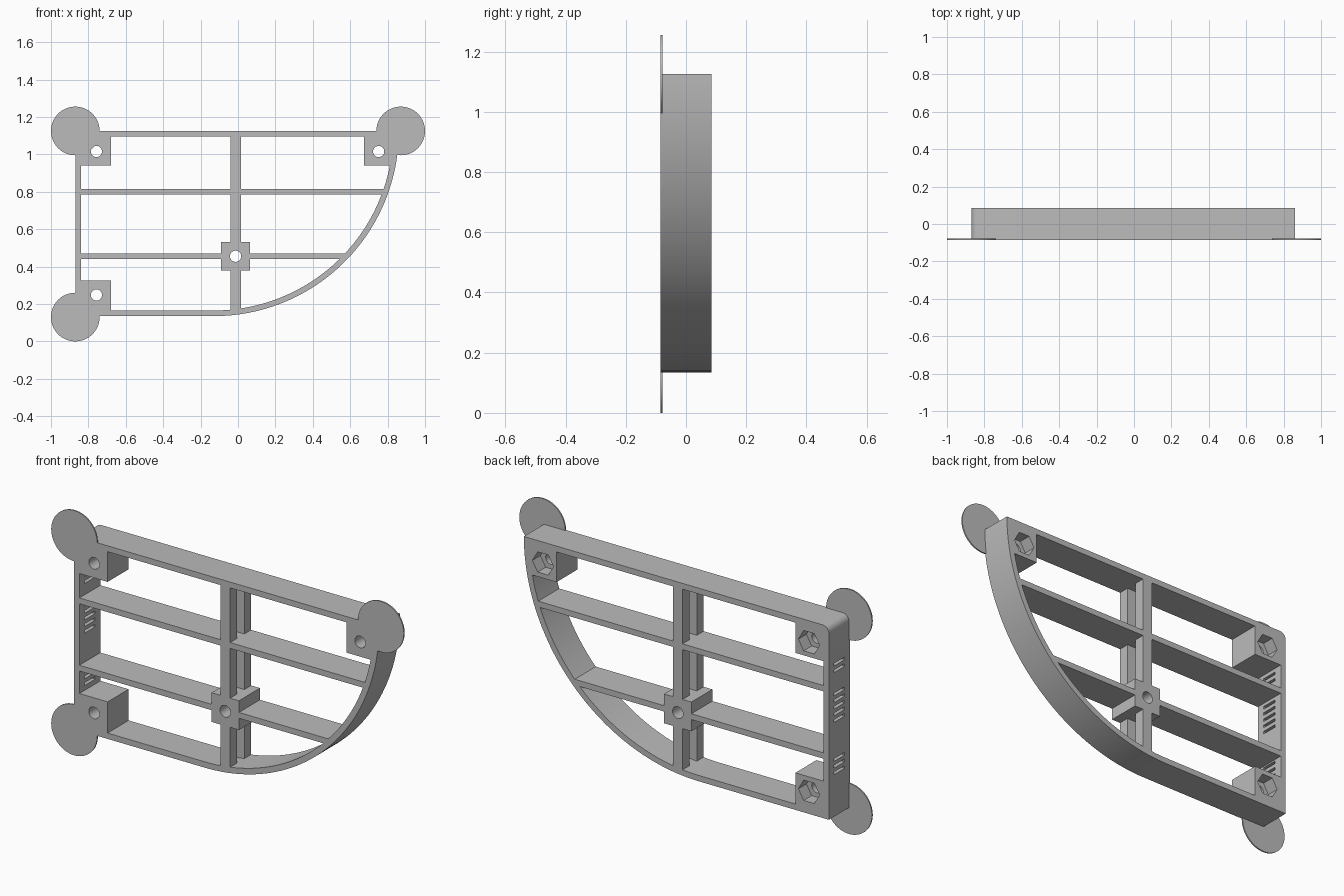
import bpy, bmesh
from math import sin, cos, pi, sqrt, asin

cube = bpy.data.objects.get("Cube")
if cube:
    bpy.data.objects.remove(cube, do_unlink=True)

grey = bpy.data.materials.new("plain grey")
grey.use_nodes = True
grey.diffuse_color = (0.5, 0.5, 0.5, 1)
grey.node_tree.nodes["Principled BSDF"].inputs["Base Color"].default_value = (0.5, 0.5, 0.5, 1)

FRONT, BACK = -0.085, 0.085
LEFT, TOP, BOTTOM, WALL = -0.87, 1.125, 0.135, 0.03
ARC_X, ARC_R = -0.13, 0.99
MID_R = ARC_R - WALL / 2


def finish(name, bm):
    bmesh.ops.recalc_face_normals(bm, faces=bm.faces)
    mesh = bpy.data.meshes.new(name)
    bm.to_mesh(mesh)
    bm.free()
    mesh.materials.append(grey)
    obj = bpy.data.objects.new(name, mesh)
    bpy.context.collection.objects.link(obj)
    return obj


def prism(name, points, y0=FRONT, y1=BACK):
    """Extrude an x-z outline along y."""
    bm = bmesh.new()
    face = bm.faces.new([bm.verts.new((x, y0, z)) for x, z in points])
    new = bmesh.ops.extrude_face_region(bm, geom=[face])["geom"]
    bmesh.ops.translate(bm, vec=(0, y1 - y0, 0),
                        verts=[v for v in new if isinstance(v, bmesh.types.BMVert)])
    return finish(name, bm)


def box(name, x0, x1, z0, z1, y0=FRONT, y1=BACK):
    return prism(name, [(x0, z0), (x1, z0), (x1, z1), (x0, z1)], y0, y1)


def circle(x, z, r, n):
    return [(x + r * cos(2 * pi * i / n), z + r * sin(2 * pi * i / n)) for i in range(n)]


def cut(obj, cutters):
    for c in cutters:
        mod = obj.modifiers.new("cut", 'BOOLEAN')
        mod.operation, mod.solver, mod.object = 'DIFFERENCE', 'EXACT', c
        bpy.context.view_layer.objects.active = obj
        bpy.ops.object.modifier_apply(modifier=mod.name)
        bpy.data.objects.remove(c, do_unlink=True)


def smooth(obj):
    bpy.ops.object.select_all(action='DESELECT')
    obj.select_set(True)
    bpy.context.view_layer.objects.active = obj
    bpy.ops.object.shade_smooth_by_angle(angle=0.5)


def arc_x(z, r=MID_R):
    return ARC_X + sqrt(r * r - (TOP - z) ** 2)


def outline(inset, steps=48):
    """Frame outline: rounded top left corner, quarter arc at the lower right."""
    x, top, bottom, r = LEFT + inset, TOP - inset, BOTTOM + inset, ARC_R - inset
    c = 0.035 - inset
    pts = [(x + c - c * sin(a), top - c + c * cos(a)) for a in [i * pi / 12 for i in range(7)]]
    pts.append((x, bottom))
    end = asin(inset / r)
    for i in range(steps + 1):
        a = -pi / 2 + (pi / 2 - end) * i / steps
        pts.append((ARC_X + r * cos(a), TOP + r * sin(a)))
    return pts


# Outer frame wall as a closed ring
bm = bmesh.new()
loops = [[bm.verts.new((x, y, z)) for x, z in outline(inset)]
         for inset, y in ((0, FRONT), (WALL, FRONT), (WALL, BACK), (0, BACK))]
for k in range(4):
    a, b = loops[k], loops[(k + 1) % 4]
    for i in range(len(a)):
        j = (i + 1) % len(a)
        bm.faces.new((a[i], a[j], b[j], b[i]))
frame = finish("outer_frame", bm)

# Vent slots through the side wall
slots = []
for start, count in ((0.357, 3), (0.625, 5), (0.88, 2)):
    for i in range(count):
        z = start + i * 0.034
        slots.append(box("slot", LEFT - 0.05, LEFT + 0.08, z - 0.007, z + 0.007, -0.043, 0.043))
cut(frame, slots)
smooth(frame)

# Horizontal rails reach into the curved wall
for name, z in (("upper_rail", 0.80), ("lower_rail", 0.455)):
    box(name, LEFT + WALL, arc_x(z), z - 0.015, z + 0.015)

# Paired upright bars with a gap between them
for name, y0, y1 in (("front_upright", FRONT, -0.03), ("back_upright", 0.03, BACK)):
    box(name, -0.04, 0.015, 0.157, TOP - WALL, y0, y1)

# Screw blocks: round through hole, hexagonal nut recess at the back of the corners
low, high = 0.94, TOP - WALL
steps = [low + (high - low) * i / 6 for i in range(7)]
right_points = [(0.675, high), (0.675, low)] + [(arc_x(z), z) for z in steps]
blocks = [
    (box("upper_right_block", LEFT + WALL, -0.68, low, high), -0.757, 1.015, True),
    (box("lower_right_block", LEFT + WALL, -0.68, BOTTOM + WALL, 0.325), -0.757, 0.248, True),
    (prism("upper_left_block", right_points), 0.752, 1.015, True),
    (box("centre_block", -0.09, 0.065, 0.38, 0.53), -0.013, 0.455, False),
]
for block, x, z, nut in blocks:
    tools = [prism("hole", circle(x, z, 0.03, 32), FRONT - 0.1, BACK + 0.1)]
    if nut:
        tools.append(prism("recess", circle(x, z, 0.06, 6), 0.02, BACK + 0.1))
    cut(block, tools)
    smooth(block)

# Open the centre hole through the bars that cross it
for name in ("lower_rail", "front_upright", "back_upright"):
    cut(bpy.data.objects[name],
        [prism("hole", circle(-0.013, 0.455, 0.03, 32), FRONT - 0.1, BACK + 0.1)])

# Thin corner discs
for name, x, z in (("upper_right_disc", LEFT, TOP), ("upper_left_disc", -LEFT, TOP),
                   ("lower_right_disc", LEFT, 0.13)):
    smooth(prism(name, circle(x, z, 0.13, 64), FRONT, FRONT + 0.007))
